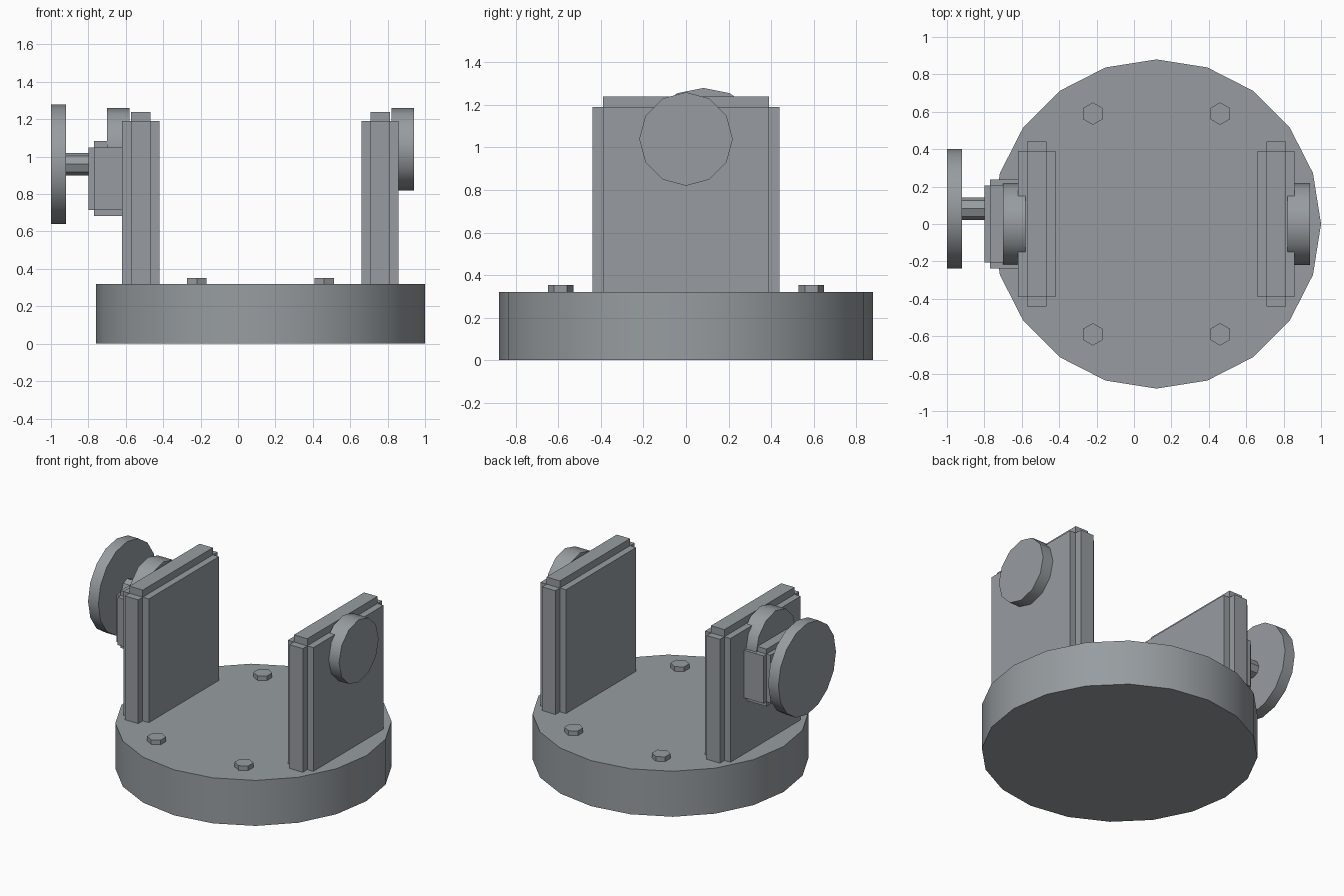
import bpy, bmesh, math
from mathutils import Matrix

if "Cube" in bpy.data.objects:
    bpy.data.objects.remove(bpy.data.objects["Cube"])

CX = 0.12  # axis of the round base

# Dark cool grey metal
metal = bpy.data.materials.new("dark_metal")
metal.diffuse_color = (0.31, 0.335, 0.355, 1)
metal.use_nodes = True
metal.node_tree.nodes["Principled BSDF"].inputs["Base Color"].default_value = metal.diffuse_color


def finish(name, bm, smooth=False):
    bmesh.ops.recalc_face_normals(bm, faces=bm.faces)
    me = bpy.data.meshes.new(name)
    bm.to_mesh(me)
    bm.free()
    me.materials.append(metal)
    ob = bpy.data.objects.new(name, me)
    bpy.context.collection.objects.link(ob)
    if smooth:
        bpy.ops.object.select_all(action='DESELECT')
        bpy.context.view_layer.objects.active = ob
        ob.select_set(True)
        bpy.ops.object.shade_smooth_by_angle(angle=math.radians(35))
    return ob


def cylinder(name, center, r, depth, sides, axis='Z', turn=0.0, smooth=True):
    bm = bmesh.new()
    m = Matrix.Translation(center)
    if axis == 'X':
        m = m @ Matrix.Rotation(math.pi / 2, 4, 'Y')
    m = m @ Matrix.Rotation(turn, 4, 'Z')
    bmesh.ops.create_cone(bm, cap_ends=True, segments=sides, radius1=r,
                          radius2=r, depth=depth)
    # put a corner exactly on the local x axis
    first = max(bm.verts, key=lambda v: v.co.x)
    fix = Matrix.Rotation(-math.atan2(first.co.y, first.co.x), 4, 'Z')
    bmesh.ops.transform(bm, matrix=m @ fix, verts=bm.verts)
    return finish(name, bm, smooth)


def stepped_block(name, boxes):
    """Core box plus raised slabs, each given as (low corner, high corner)."""
    bm = bmesh.new()
    for lo, hi in boxes:
        for v in bmesh.ops.create_cube(bm, size=1)['verts']:
            v.co = [hi[i] if v.co[i] > 0 else lo[i] for i in range(3)]
    return finish(name, bm)


# Base with four hex bolts
cylinder("base", (CX, 0, 0.16), 0.88, 0.32, 20)
for i, (sx, sy) in enumerate([(-1, -1), (1, -1), (-1, 1), (1, 1)]):
    cylinder(f"base_bolt_{i + 1}", (CX + sx * 0.34, sy * 0.59, 0.33), 0.06, 0.045, 6,
             turn=math.pi / 2, smooth=False)

# Upright plates with narrower raised rims on ends and top, and their pivot caps
for side, s in (("left", -1), ("right", 1)):
    x = CX + s * 0.64
    boxes = [((x - 0.099, -0.39, 0.31), (x + 0.099, 0.39, 1.19)),
             ((x - 0.052, -0.39, 1.19), (x + 0.052, 0.39, 1.24))]
    boxes += [((x - 0.052, y, 0.31), (x + 0.052, y + 0.05, 1.19)) for y in (-0.44, 0.39)]
    stepped_block(f"{side}_upright", boxes)
    cylinder(f"{side}_pivot_cap", (CX + s * 0.76, 0, 1.04), 0.22, 0.12, 12, axis='X')

# Gear housing on the left upright, with a raised slab on each outer face
stepped_block("gear_housing", [
    ((-0.80, -0.205, 0.715), (-0.61, 0.205, 1.05)),
    ((-0.77, -0.238, 0.715), (-0.61, 0.238, 1.05)),
    ((-0.77, -0.205, 0.682), (-0.61, 0.205, 1.085))])

# Handwheel and its shaft
cylinder("wheel_shaft", (-0.86, 0.082, 0.96), 0.06, 0.14, 8, axis='X', smooth=False)
cylinder("handwheel", (-0.96, 0.082, 0.96), 0.32, 0.08, 16, axis='X')
